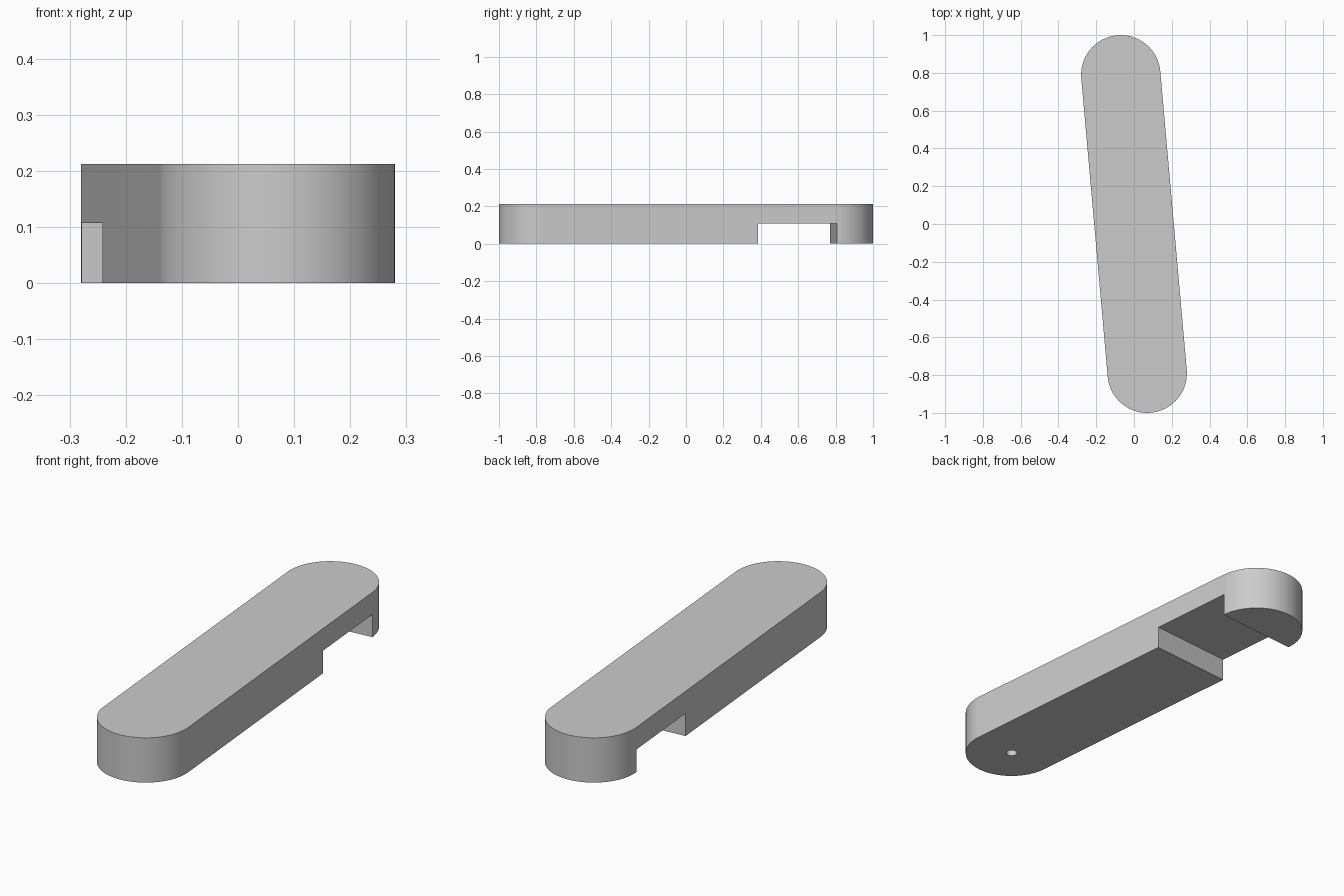
import bpy, bmesh, math
from mathutils import Matrix, Vector

cube = bpy.data.objects.get("Cube")
if cube:
    bpy.data.objects.remove(cube, do_unlink=True)

RADIUS, HEIGHT, HALF = 0.21, 0.212, 0.793   # cap radius, thickness, half distance between cap centres
SLOT_Z = 0.107
TILT = Matrix.Rotation(math.atan2(0.07, 0.79), 4, 'Z')

grey = bpy.data.materials.new("light grey")
grey.use_nodes = True
colour = (0.6, 0.6, 0.6, 1)
grey.diffuse_color = colour
grey.node_tree.nodes["Principled BSDF"].inputs["Base Color"].default_value = colour


def prism(name, outline, z0, z1):
    """Extrude a flat outline between two heights, turned to the bar's axis."""
    bm = bmesh.new()
    base = bm.faces.new([bm.verts.new((x, y, z0)) for x, y in outline])
    top = bmesh.ops.extrude_face_region(bm, geom=[base])["geom"]
    verts = [v for v in top if isinstance(v, bmesh.types.BMVert)]
    bmesh.ops.translate(bm, verts=verts, vec=Vector((0, 0, z1 - z0)))
    bmesh.ops.recalc_face_normals(bm, faces=bm.faces)
    bm.transform(TILT)
    mesh = bpy.data.meshes.new(name)
    bm.to_mesh(mesh)
    bm.free()
    mesh.materials.append(grey)
    obj = bpy.data.objects.new(name, mesh)
    bpy.context.collection.objects.link(obj)
    return obj


def arc(radius, cy, start, sweep, steps):
    return [(radius * math.cos(start + sweep * i / steps),
             cy + radius * math.sin(start + sweep * i / steps)) for i in range(steps + 1)]


# Round-ended bar
bar = prism("bar", arc(RADIUS, HALF, 0, math.pi, 48) + arc(RADIUS, -HALF, math.pi, math.pi, 48), 0, HEIGHT)

# Cross slot in the underside, and blind pivot hole in the front end
slot = prism("slot_cutter", [(-0.4, 0.368), (0.4, 0.368), (0.4, HALF - 0.002), (-0.4, HALF - 0.002)], -0.1, SLOT_Z)
hole = prism("pivot_hole_cutter", arc(0.025, -HALF, 0, math.tau, 32)[:-1], -0.1, SLOT_Z)

bpy.context.view_layer.objects.active = bar
for cutter in (slot, hole):
    cut = bar.modifiers.new(cutter.name, 'BOOLEAN')
    cut.operation, cut.solver, cut.object = 'DIFFERENCE', 'EXACT', cutter
    bpy.ops.object.modifier_apply(modifier=cut.name)
    bpy.data.objects.remove(cutter, do_unlink=True)

# Smooth curved ends with crisp edges
bpy.ops.object.select_all(action='DESELECT')
bar.select_set(True)
bpy.ops.object.shade_smooth_by_angle(angle=math.radians(30))
